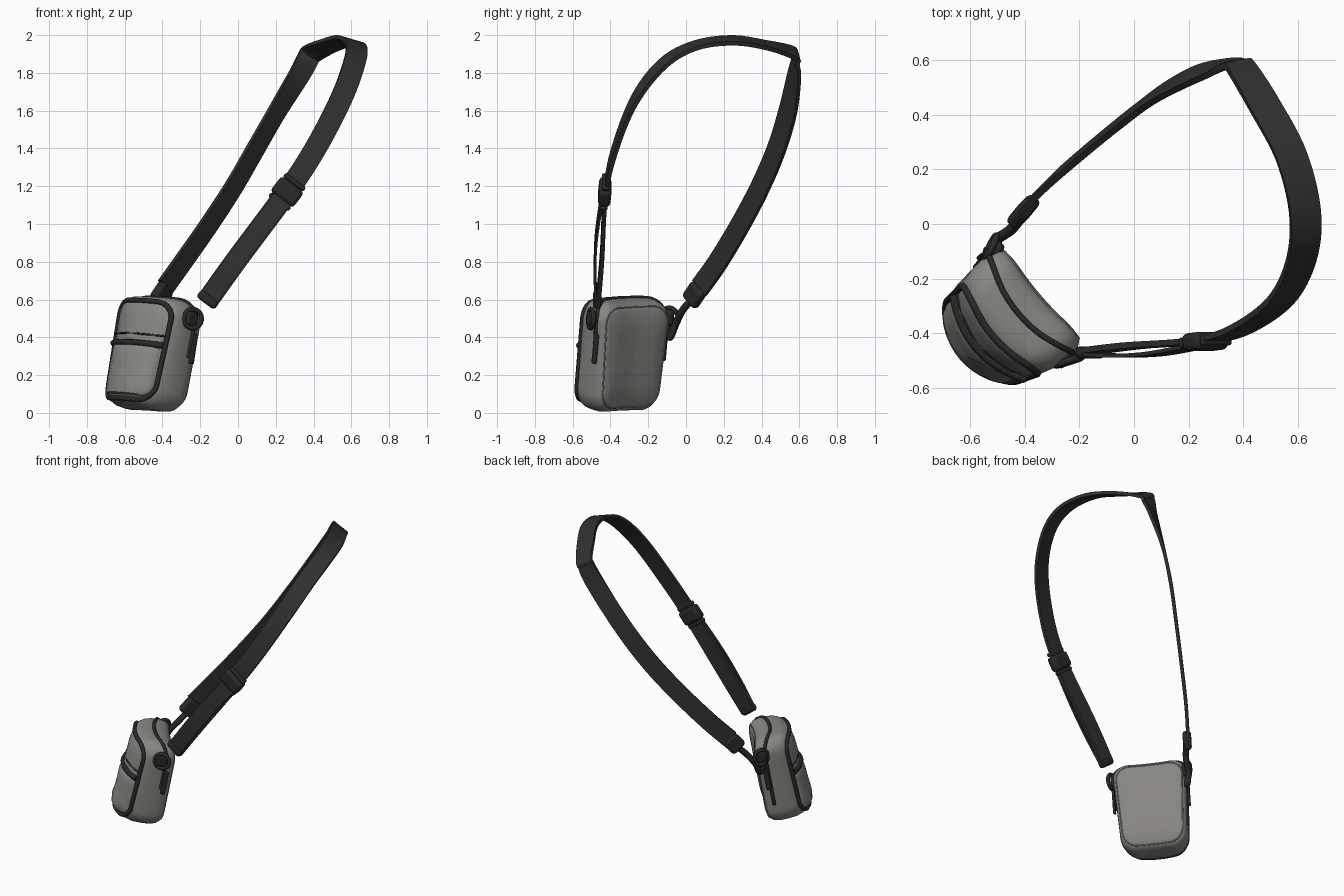
import bpy, math
from mathutils import Vector, Matrix

cube = bpy.data.objects.get("Cube")
if cube:
    bpy.data.objects.remove(cube)


def material(name, rgb):
    m = bpy.data.materials.new(name)
    m.use_nodes = True
    m.diffuse_color = (*rgb, 1)
    bsdf = next(n for n in m.node_tree.nodes if n.type == 'BSDF_PRINCIPLED')
    bsdf.inputs["Base Color"].default_value = (*rgb, 1)
    bsdf.inputs["Roughness"].default_value = 0.8
    return m


GREY = material("grey fabric", (0.25, 0.24, 0.22))
WEB = material("black webbing", (0.03, 0.03, 0.03))
TRIM = material("black trim", (0.022, 0.022, 0.021))

# The bag is turned and leans back; its parts are made in this frame
BAG = (Matrix.Translation((-0.457, -0.35, 0.311))
       @ Matrix.Rotation(math.radians(-49), 4, 'Z')
       @ Matrix.Rotation(math.radians(-10), 4, 'X')
       @ Matrix.Rotation(math.radians(2), 4, 'Y'))
HALF_W, HALF_H = 0.228, 0.3


def add(name, data, mat, matrix):
    ob = bpy.data.objects.new(name, data)
    bpy.context.collection.objects.link(ob)
    data.materials.append(mat)
    ob.matrix_world = matrix
    return ob


def mesh(name, verts, faces, mat, matrix=Matrix(), angle=50):
    me = bpy.data.meshes.new(name)
    me.from_pydata(verts, [], faces)
    ob = add(name, me, mat, matrix)
    bpy.ops.object.select_all(action='DESELECT')
    ob.select_set(True)
    bpy.context.view_layer.objects.active = ob
    bpy.ops.object.shade_smooth_by_angle(angle=math.radians(angle))
    return ob


def tube(name, pts, radius, mat, matrix=Matrix(), closed=False):
    cu = bpy.data.curves.new(name, 'CURVE')
    cu.dimensions = '3D'
    cu.bevel_depth, cu.bevel_resolution = radius, 2
    cu.use_fill_caps = True
    sp = cu.splines.new('POLY')
    sp.points.add(len(pts) - 1)
    for p, co in zip(sp.points, pts):
        p.co = (*co, 1)
    sp.use_cyclic_u, sp.use_smooth = closed, True
    return add(name, cu, mat, matrix)


def box(name, size, matrix, mat, bevel=0.012):
    x, y, z = (s / 2 for s in size)
    verts = [(i, j, k) for i in (-x, x) for j in (-y, y) for k in (-z, z)]
    faces = [(0, 1, 3, 2), (4, 6, 7, 5), (0, 4, 5, 1),
             (2, 3, 7, 6), (0, 2, 6, 4), (1, 5, 7, 3)]
    ob = mesh(name, verts, faces, mat, matrix)
    mod = ob.modifiers.new("rounding", 'BEVEL')
    mod.width, mod.segments = bevel, 3
    return ob


def outline(hw, hh, r, sides=12, straight=8):
    """Rounded rectangle in x and z, with points along its straights."""
    corners = []
    for k, (sx, sz) in enumerate([(1, 1), (-1, 1), (-1, -1), (1, -1)]):
        for i in range(sides + 1):
            a = math.pi / 2 * (k + i / sides)
            corners.append(Vector((sx * (hw - r) + r * math.cos(a),
                                   sz * (hh - r) + r * math.sin(a))))
    pts = []
    for i, p in enumerate(corners):
        pts.append(p)
        if i % (sides + 1) == sides:
            q = corners[(i + 1) % len(corners)]
            pts += [p.lerp(q, j / straight) for j in range(1, straight)]
    return pts


def curved(x, z, y, bulge):
    """Bow a point forward at mid width; narrow the base and thin the top."""
    y -= bulge * (1 - (x / HALF_W) ** 2)
    if y < 0:
        y *= 0.95 - 0.13 * z / HALF_H
    return (x * (1 + 0.07 * z / HALF_H), y, z)


def loft(name, shape, rings, mat, zc=0):
    verts, n = [], len(shape)
    for s, y, b in rings:
        verts += [curved(p.x * s, p.y * s + zc, y, b) for p in shape]
    faces = [(r * n + i, r * n + (i + 1) % n, (r + 1) * n + (i + 1) % n, (r + 1) * n + i)
             for r in range(len(rings) - 1) for i in range(n)]
    last = (len(rings) - 1) * n
    faces += [tuple(reversed(range(n))), tuple(range(last, last + n))]
    return mesh(name, verts, faces, mat, BAG)


def piping(name, shape, scale, y, bulge, radius, mat=TRIM, closed=True):
    pts = [curved(p.x * scale, p.y * scale, y, bulge) for p in shape]
    return tube(name, pts, radius, mat, BAG, closed)


# Bag body, lower pocket and their edge piping
body = outline(HALF_W, HALF_H, 0.1)
loft("bag_body", body, [
    (0.02, 0.138, 0.025), (0.5, 0.138, 0.025), (0.82, 0.132, 0.027), (0.92, 0.118, 0.03),
    (0.975, 0.095, 0.035), (1, 0.06, 0.045), (1, 0.02, 0.06), (0.985, -0.025, 0.07),
    (0.94, -0.06, 0.075), (0.87, -0.082, 0.08), (0.6, -0.092, 0.085), (0.02, -0.092, 0.085)], GREY)
pocket = outline(0.188, 0.14, 0.05)
loft("front_pocket", pocket, [
    (1, -0.06, 0.07), (1, -0.083, 0.085), (0.94, -0.096, 0.088),
    (0.6, -0.102, 0.09), (0.02, -0.102, 0.09)], GREY, -0.105)
piping("front_panel_piping", body, 0.885, -0.078, 0.08, 0.014)
piping("back_panel_seam", body, 0.9, 0.121, 0.03, 0.004, GREY)
steps = [-0.2 + 0.4 * i / 16 for i in range(17)]
tube("pocket_zip", [curved(x, 0.035, -0.09, 0.087) for x in steps], 0.017, TRIM, BAG)
tube("upper_seam", [curved(x, 0.085, -0.088, 0.085) for x in steps], 0.005, TRIM, BAG)

# Main zip over the top, running further down the right side
around = sorted(body, key=lambda p: math.atan2(p.x, p.y))
opening = [p for p in around if p.y > (-0.04 if p.x > 0 else -0.2)]
piping("main_zip", opening, 1, 0.06, 0.075, 0.011, closed=False)

# Zip pulls, strap tabs and rings on both sides of the bag
for side, label, ty in ((1, "left", 0.03), (-1, "right", 0.085)):
    x = side * HALF_W
    box(label + "_zip_pull", (0.018, 0.03, 0.16),
        BAG @ Matrix.Translation((x * 1.06, 0.075, 0.05)), TRIM, 0.007)
    box(label + "_strap_tab", (0.045, 0.08, 0.085),
        BAG @ Matrix.Translation((x * 1.03, ty, 0.205)), TRIM, 0.018)
    ring = [(x * 1.1 + 0.02 * side * math.cos(a), ty + 0.045 * math.cos(a), 0.205 + 0.05 * math.sin(a))
            for a in (math.tau * i / 24 for i in range(24))]
    tube(label + "_ring", ring, 0.013, TRIM, BAG, True)


def spline(keys, per=8):
    """Catmull-Rom curve through the keys."""
    k = [keys[0]] + keys + [keys[-1]]
    out = []
    for a, b, c, d in zip(k, k[1:], k[2:], k[3:]):
        for i in range(per):
            t = i / per
            out.append(0.5 * (2 * b + (c - a) * t + (2 * a - 5 * b + 4 * c - d) * t ** 2
                              + (3 * b - a - 3 * c + d) * t ** 3))
    return out + [keys[-1]]


def ribbon(name, keys, half=0.058, thick=0.022):
    """Webbing through (centre, width direction) keys."""
    mid = spline([Vector(c) for c, w in keys])
    wide = spline([Vector(w) for c, w in keys])
    verts = []
    for i, (c, w) in enumerate(zip(mid, wide)):
        t = (mid[min(i + 1, len(mid) - 1)] - mid[max(i - 1, 0)]).normalized()
        w = (w - t * w.dot(t)).normalized() * half
        n = t.cross(w).normalized() * thick / 2
        verts += [c + w + n, c - w + n, c - w - n, c + w - n]
    faces = [(i * 4 + j, i * 4 + (j + 1) % 4, i * 4 + 4 + (j + 1) % 4, i * 4 + 4 + j)
             for i in range(len(mid) - 1) for j in range(4)]
    end = len(verts) - 4
    faces += [(3, 2, 1, 0), (end, end + 1, end + 2, end + 3)]
    return mesh(name, verts, faces, WEB)


# Shoulder strap: front run, bend at the top, fold, back run
FLAT, TOP = (0.8, 0, -0.58), (1, 0.1, -0.3)
FOLD, BACK = (0.8, 0.15, -0.5), (0.5, 0.6, -0.58)
ribbon("strap", [
    ((-0.165, -0.465, 0.59), FLAT), ((0, -0.445, 0.82), FLAT), ((0.26, -0.425, 1.17), FLAT),
    ((0.41, -0.375, 1.4), FLAT), ((0.545, -0.27, 1.66), FLAT), ((0.615, -0.12, 1.85), (0.9, 0.1, -0.4)),
    ((0.625, 0.05, 1.945), TOP), ((0.575, 0.25, 1.972), TOP), ((0.48, 0.43, 1.945), TOP),
    ((0.39, 0.575, 1.902), FOLD), ((0.368, 0.582, 1.87), FOLD),
    ((0.325, 0.575, 1.79), (0.65, 0.38, -0.55)), ((0.21, 0.54, 1.6), BACK),
    ((0.095, 0.48, 1.4), BACK), ((-0.02, 0.395, 1.2), BACK),
    ((-0.15, 0.29, 1), BACK), ((-0.29, 0.17, 0.8), BACK), ((-0.39, 0.07, 0.66), BACK)])
ribbon("strap_return", [
    ((-0.165, -0.475, 0.59), FLAT), ((-0.06, -0.482, 0.74), FLAT),
    ((0.08, -0.475, 0.93), FLAT), ((0.24, -0.445, 1.14), FLAT)], 0.052, 0.014)


def frame(centre, along, across):
    """Matrix with x across the strap and z along it."""
    z = Vector(along).normalized()
    x = Vector(across)
    x = (x - z * x.dot(z)).normalized()
    m = Matrix((x, z.cross(x), z)).transposed().to_4x4()
    m.translation = centre
    return m


# Length adjuster on the front run
adjuster = frame((0.26, -0.43, 1.17), (0.6, 0.08, 0.8), FLAT)
box("adjuster_body", (0.15, 0.065, 0.1), adjuster, TRIM, 0.02)
for k in (-1, 1):
    box("adjuster_bar", (0.135, 0.04, 0.025), adjuster @ Matrix.Translation((0, 0, 0.065 * k)), TRIM, 0.01)

# Strap end fittings, and the hook to the bag
box("front_end_loop", (0.118, 0.045, 0.05), frame((-0.16, -0.47, 0.6), (0.6, 0, 0.8), FLAT), TRIM, 0.018)
box("back_end_buckle", (0.11, 0.055, 0.11), frame((-0.405, 0.045, 0.625), (0.5, 0.5, 0.75), BACK), TRIM, 0.02)
tube("back_hook", spline([Vector(p) for p in (
    (-0.41, 0.03, 0.6), (-0.45, -0.02, 0.54), (-0.5, -0.055, 0.47),
    (-0.515, -0.085, 0.4), (-0.535, -0.1, 0.45))]), 0.02, TRIM)
